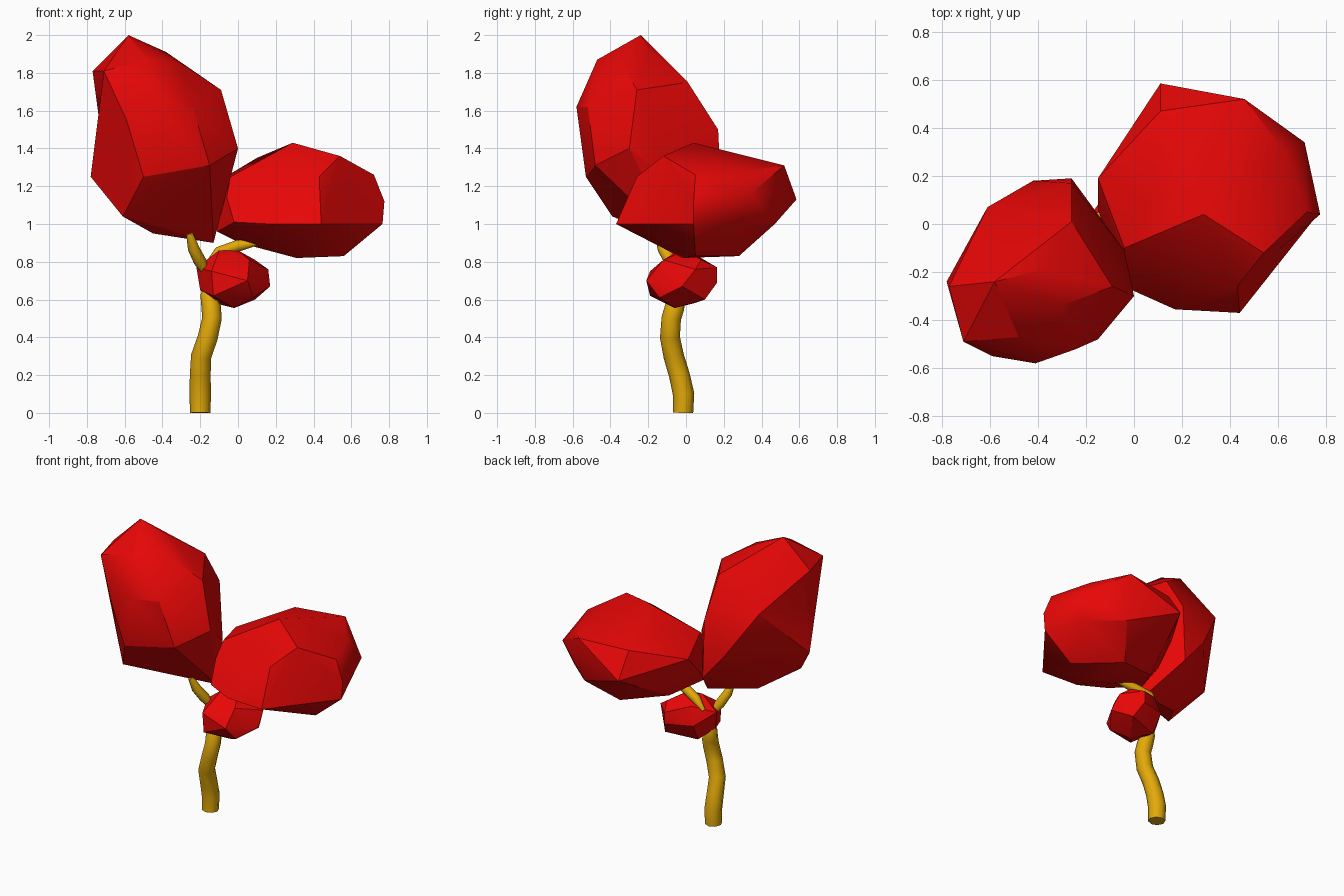
import bpy
import bmesh
import math
from mathutils import Vector

default_cube = bpy.data.objects.get("Cube")
if default_cube:
    bpy.data.objects.remove(default_cube, do_unlink=True)


def make_material(name, colour):
    material = bpy.data.materials.new(name)
    material.use_nodes = True
    material.diffuse_color = colour
    shader = material.node_tree.nodes["Principled BSDF"]
    shader.inputs["Base Color"].default_value = colour
    shader.inputs["Roughness"].default_value = .8
    return material


def finish(name, mesh, material, sharp_angle):
    """Shade a mesh, give it its colour and place it in the scene."""
    mesh.materials.clear()
    mesh.materials.append(material)
    mesh.shade_smooth()
    mesh.set_sharp_from_angle(angle=math.radians(sharp_angle))
    created = bpy.data.objects.new(name, mesh)
    bpy.context.collection.objects.link(created)
    return created


def press_dent(bm, target):
    """Split the edge whose middle is closest and pull it to the target."""
    def distance(edge):
        middle = (edge.verts[0].co + edge.verts[1].co) / 2
        return (middle - target).length

    edge = min(bm.edges, key=distance)
    _, dent = bmesh.utils.edge_split(edge, edge.verts[0], .5)
    dent.co = target
    bmesh.ops.triangulate(bm, faces=list(dent.link_faces))


def faceted_clump(name, corners, material, dents=()):
    """Wrap a faceted, boulder-like foliage shell around its corners."""
    bm = bmesh.new()
    for corner in corners:
        bm.verts.new(Vector(corner))
    bmesh.ops.convex_hull(bm, input=bm.verts[:])
    loose = [vert for vert in bm.verts if not vert.link_faces]
    bmesh.ops.delete(bm, geom=loose, context="VERTS")
    for dent in dents:
        press_dent(bm, Vector(dent))
    bmesh.ops.recalc_face_normals(bm, faces=bm.faces[:])
    mesh = bpy.data.meshes.new(name)
    bm.to_mesh(mesh)
    bm.free()
    return finish(name, mesh, material, 28)


def tapered_stem(name, path, material):
    """Sweep an eight-sided tube along a path of (x, y, z, radius)."""
    curve = bpy.data.curves.new(name + "_path", "CURVE")
    curve.dimensions = "3D"
    curve.bevel_depth = 1
    curve.bevel_resolution = 2
    curve.use_fill_caps = True
    spline = curve.splines.new("POLY")
    spline.points.add(len(path) - 1)
    for point, (x, y, z, radius) in zip(spline.points, path):
        point.co = (x, y, z, 1)
        point.radius = radius
    swept = bpy.data.objects.new(name + "_path", curve)
    mesh = bpy.data.meshes.new_from_object(swept)
    mesh.name = name
    bpy.data.objects.remove(swept)
    bpy.data.curves.remove(curve)
    return finish(name, mesh, material, 50)


foliage_red = make_material("foliage red", (.8, .002, .002, 1))
bark_gold = make_material("bark gold", (.77, .4, .003, 1))

# Tall foliage clump
faceted_clump("tall_foliage", [
    # crown
    (-.58, -.24, 2), (-.48, -.47, 1.87), (-.38, -.19, 1.91),
    (-.3, -.34, 1.85), (-.71, -.49, 1.81), (-.77, -.26, 1.81),
    (-.26, .01, 1.75), (-.09, -.26, 1.71),
    # belly
    (-.41, -.58, 1.62), (-.24, -.52, 1.62), (-.59, -.55, 1.55),
    (-.61, .07, 1.59), (-.26, .17, 1.5), (0, -.3, 1.4),
    (-.15, -.48, 1.31), (-.42, .18, 1.29), (-.04, -.11, 1.25),
    # underside
    (-.5, -.53, 1.25), (-.78, -.24, 1.25), (-.26, .19, 1.1),
    (-.61, -.39, 1.04), (-.45, -.15, .95), (-.13, -.05, .9),
], foliage_red, dents=[(-.735, -.25, 1.55)])

# Wide foliage clump
faceted_clump("wide_foliage", [
    # crown
    (.29, .04, 1.43), (.54, -.12, 1.36), (.1, .15, 1.35),
    (.46, .52, 1.31), (.11, .47, 1.3), (.62, .31, 1.28),
    # belly
    (.43, -.26, 1.25), (.72, .05, 1.26), (-.04, -.1, 1.25),
    (-.15, .19, 1.2), (.71, .34, 1.16), (.775, .04, 1.12),
    (.46, .52, 1.15), (.11, .585, 1.13), (-.06, -.16, 1.14),
    (-.15, .06, 1.06), (-.02, -.27, 1.01),
    # underside
    (.44, -.37, 1), (.17, -.355, 1), (.765, .04, 1), (.65, .3, 1),
    (.45, .47, 1), (-.11, -.05, .96), (.01, .17, .9),
    (.31, -.02, .82), (.31, .28, .83), (.56, .05, .83),
], foliage_red, dents=[(.6, -.11, 1.125)])

# Small foliage clump at the fork
faceted_clump("small_foliage", [
    (-.1, -.04, .86), (0, 0, .86), (.06, -.12, .81), (.09, .08, .81),
    (-.1, .08, .82), (-.22, -.02, .77), (.16, .05, .76),
    (.05, .165, .77), (-.14, -.19, .75), (.05, -.21, .7),
    (.17, -.02, .67), (.05, .165, .69), (-.13, .11, .7),
    (-.2, -.04, .65), (-.13, -.19, .62), (.08, -.14, .61),
    (.09, .1, .6), (-.02, -.06, .555), (-.12, .04, .58),
], foliage_red)

# Trunk and the two branches
tapered_stem("trunk", [
    (-.2, -.016, 0, .054), (-.2, -.013, .1, .057),
    (-.2, -.035, .2, .055), (-.195, -.065, .3, .054),
    (-.16, -.085, .4, .053), (-.138, -.078, .5, .052),
    (-.142, -.06, .56, .052), (-.158, -.045, .63, .042),
    (-.165, -.035, .68, .012),
], bark_gold)
tapered_stem("upright_branch", [
    (-.165, -.05, .73, .015), (-.2, -.08, .8, .034),
    (-.235, -.12, .87, .031), (-.257, -.15, .95, .018),
], bark_gold)
tapered_stem("leaning_branch", [
    (-.16, .035, .79, .012), (-.1, .03, .85, .031),
    (0, 0, .885, .031), (.13, -.03, .91, .014),
], bark_gold)
